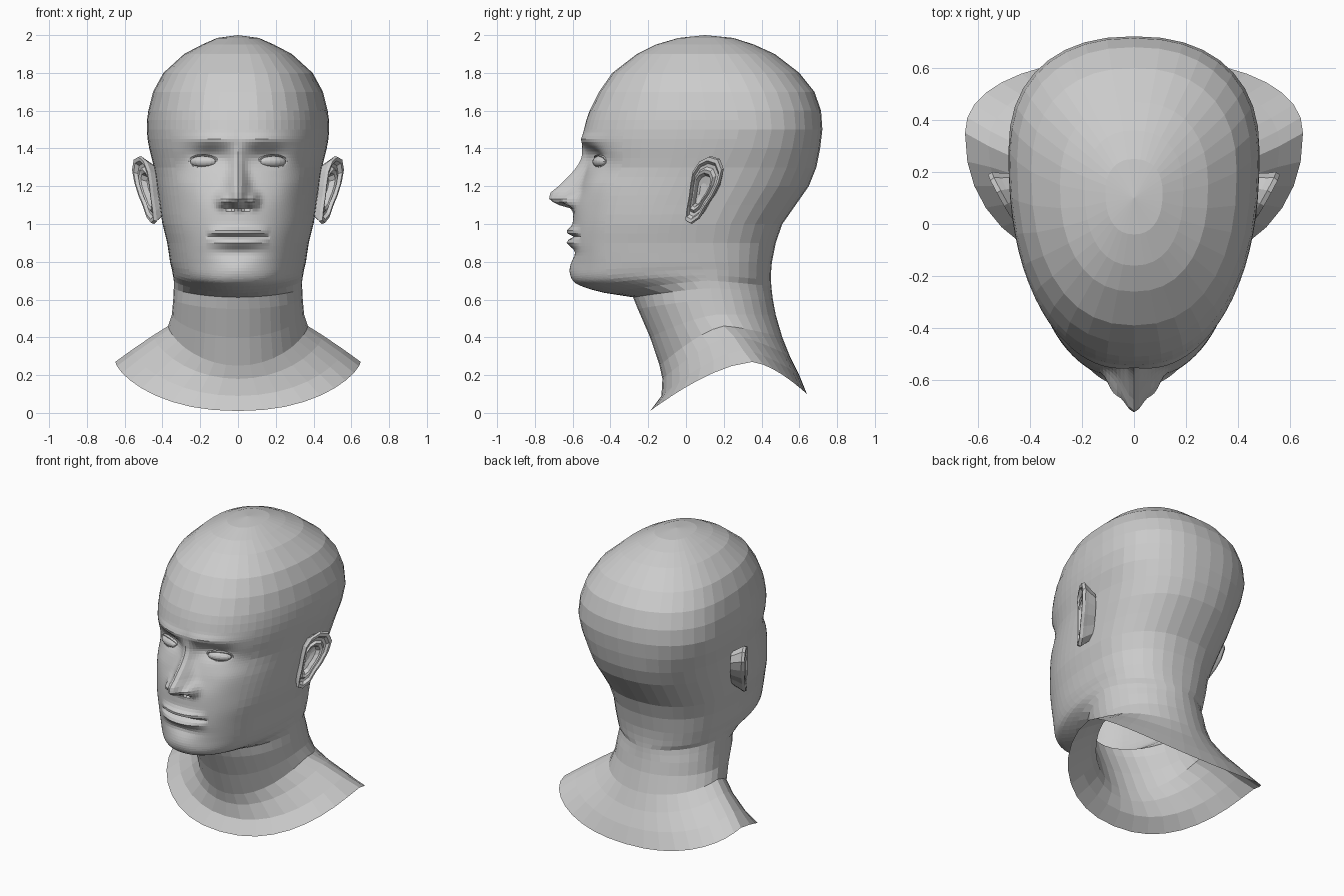
import bpy, bmesh, math
from math import sin, cos, exp, radians
from mathutils import Vector, Matrix

if "Cube" in bpy.data.objects:
    bpy.data.objects.remove(bpy.data.objects["Cube"])

clay = bpy.data.materials.new("clay_grey")
clay.use_nodes = True
tone = (.6, .6, .6, 1)
clay.diffuse_color = tone
clay.node_tree.nodes["Principled BSDF"].inputs["Base Color"].default_value = tone

# Level slices of the skull and face: height, front, half width, widest y, back
skull = [
    (2, .1, 0, .1, .1), (1.985, -.04, .11, .12, .25), (1.95, -.16, .19, .13, .36),
    (1.9, -.26, .285, .15, .47), (1.8, -.39, .395, .2, .6), (1.7, -.46, .45, .24, .68),
    (1.6, -.51, .475, .27, .715), (1.5, -.54, .483, .28, .722), (1.4, -.545, .47, .25, .71),
    (1.3, -.53, .445, .2, .69), (1.2, -.56, .43, .15, .65), (1.1, -.59, .415, .1, .58),
    (1, -.6, .4, .06, .51), (.9, -.605, .375, .05, .475), (.8, -.6, .36, .07, .455)]

# Tilted slices of jaw, neck and collar:
# front z, front y, side z, half width, widest y, back z, back y, roundness
neck = [
    (.71, -.6, .76, .35, .09, .74, .45, 2.2), (.67, -.55, .73, .345, .1, .7, .45, 2.1),
    (.635, -.43, .7, .34, .12, .67, .452, 1.85), (.612, -.28, .66, .34, .13, .64, .455, 1.9),
    (.55, -.255, .6, .343, .14, .6, .46, 2), (.4, -.19, .52, .35, .16, .52, .475, 2),
    (.25, -.14, .46, .37, .2, .4, .51, 2), (.18, -.125, .41, .45, .25, .3, .55, 2),
    (.09, -.13, .335, .56, .3, .2, .6, 2.1), (.01, -.19, .27, .65, .35, .1, .64, 2.2)]
slices = [(z, f, z, w, m, z, b, 2.3) for z, f, w, m, b in skull] + neck


def blend(s):
    """Smooth slice values at a fractional slice number."""
    last = len(slices) - 1
    i = min(int(s), last - 1)
    k = s - i
    a, b, c, d = (slices[max(0, min(last, i + j))] for j in (-1, 0, 1, 2))
    return [q + k * (r - p + k * (2 * p - 5 * q + 4 * r - t + k * (3 * (q - r) + t - p))) / 2
            for p, q, r, t in zip(a, b, c, d)]


def bump(x, z, cx, cz, sx, sz):
    return exp(-((x - cx) / sx) ** 2 - ((z - cz) / sz) ** 2)


def along(table, z):
    """Straight line lookup in (height, value) pairs, highest first."""
    for (za, a), (zb, b) in zip(table, table[1:]):
        if zb <= z <= za:
            return b + (a - b) * (z - zb) / (za - zb)
    return 0


bridge = [(1.43, 0), (1.36, .018), (1.32, .04), (1.27, .07), (1.2, .115), (1.165, .148),
          (1.13, .142), (1.105, .1), (1.083, .02), (1.06, 0)]
bridge_width = [(1.43, .035), (1.3, .035), (1.2, .05), (1.14, .062), (1.06, .06)]


def face_relief(x, z):
    """How far the features push the face back (positive) or forward."""
    y = 0
    width = along(bridge_width, z)
    if width:
        y -= along(bridge, z) * exp(-(x / width) ** 2)
    y -= .05 * bump(x, z, .08, 1.125, .03, .035)         # nostril wing
    y += .04 * bump(x, z, .042, 1.09, .022, .014)        # nostril
    y += .055 * bump(x, z, .15, 1.36, .1, .05)           # eye socket
    y -= .018 * bump(x, z, .13, 1.445, .15, .03)         # brow
    y -= .015 * bump(x, z, .27, 1.2, .09, .08)           # cheekbone
    lip = max(0, 1 - (x / .17) ** 2)
    y -= .032 * lip * bump(0, z, 0, .96, 1, .022)        # upper lip
    y -= .028 * lip * bump(0, z, 0, .902, 1, .022)       # lower lip
    y += .022 * lip ** .5 * bump(0, z, 0, .933, 1, .01)  # mouth line
    y += .016 * bump(x, z, 0, .845, .12, .03)            # hollow above chin
    y -= .014 * bump(x, z, 0, .76, .1, .05)              # chin
    return y


def place(deg, s):
    zf, yf, zs, w, ym, zb, yb, p = blend(s)
    t = radians(deg)
    x = w * max(0, sin(t)) ** (2 / p)
    c = abs(cos(t))
    ye, ze = (yf, zf) if deg < 90 else (yb, zb)
    y = ym + (ye - ym) * c ** (2 / p)
    z = zs + (ze - zs) * c ** 1.4
    if deg < 80:
        y += face_relief(x, z)
    return Vector((x, y, z))


def finish(name, bm):
    """Turn a half into a mirrored, flat shaded object."""
    bmesh.ops.recalc_face_normals(bm, faces=bm.faces)
    mesh = bpy.data.meshes.new(name)
    bm.to_mesh(mesh)
    bm.free()
    ob = bpy.data.objects.new(name, mesh)
    bpy.context.collection.objects.link(ob)
    mesh.materials.append(clay)
    mirror = ob.modifiers.new("mirror", "MIRROR")
    mirror.merge_threshold = .0005
    return ob


def bridge_loops(bm, loops):
    for a, b in zip(loops, loops[1:]):
        for i in range(len(a)):
            j = (i + 1) % len(a)
            bm.faces.new((a[i], a[j], b[j], b[i]))


# Head and neck: a flat grid of angle and slice, finer at the face, then wrapped
bm = bmesh.new()
step = 10
grid = [[bm.verts.new((deg, 0, s)) for deg in range(0, 181, step)] for s in range(len(slices))]
for low, high in zip(grid, grid[1:]):
    for i in range(len(low) - 1):
        bm.faces.new((low[i], low[i + 1], high[i + 1], high[i]))
for cuts, reach, top, bottom in ((1, 90, 6, 17), (2, 45, 7, 16)):
    edges = set()
    for f in bm.faces:
        c = f.calc_center_median()
        if c.x < reach and top < c.z < bottom:
            edges.update(f.edges)
    bmesh.ops.subdivide_edges(bm, edges=list(edges), cuts=cuts, use_grid_fill=True)
for v in bm.verts:
    v.co = place(v.co.x, v.co.z)
bmesh.ops.remove_doubles(bm, verts=bm.verts, dist=.0005)
finish("head_and_neck", bm)

# Ears: nested outlines raised and sunk into rim, fold and bowl
outline = [(0, .18), (.06, .165), (.1, .11), (.1, .04), (.08, -.03), (.05, -.09), (.03, -.15),
           (-.01, -.18), (-.045, -.165), (-.055, -.11), (-.06, -.04), (-.07, .03),
           (-.075, .1), (-.05, .155)]
tilt = radians(28)
back = Vector((sin(tilt), cos(tilt), 0))
up = Vector((.18, .25, 1))
out = Vector((cos(tilt), -sin(tilt), 0))
middle = Vector((.47, .09, 1.18))
bm = bmesh.new()
loops = []
for size, lift in ((.7, -.06), (.9, -.01), (1, .012), (.97, .03), (.86, .03), (.78, .012),
                   (.68, .01), (.6, .024), (.5, .018), (.42, -.012), (.2, -.02)):
    shift = (1 - size) * -.02
    loops.append([bm.verts.new(middle + back * (u * size + shift) + up * v * size + out * lift)
                  for u, v in outline])
bridge_loops(bm, loops)
bm.faces.new(loops[-1])
finish("ears", bm)

# Eyes: flattened balls with a rolled lid around each
facing = Matrix.Translation((.183, -.452, 1.33)) @ Matrix.Rotation(radians(22), 4, "Z")
bm = bmesh.new()
bmesh.ops.create_uvsphere(bm, u_segments=16, v_segments=10, radius=1,
                          matrix=facing @ Matrix.Diagonal((.076, .036, .031, 1)))
finish("eyeballs", bm)

bm = bmesh.new()
loops = []
for k in range(20):
    a = math.tau * k / 20
    ring = []
    for j in range(6):
        b = math.tau * j / 6
        r = 1 + .14 * cos(b)
        height = .034 if sin(a) > 0 else .029
        spot = Vector((.078 * r * cos(a), .022 * cos(a) ** 2 - .014 - .012 * sin(b),
                       height * r * sin(a)))
        ring.append(bm.verts.new(facing @ spot))
    loops.append(ring)
bridge_loops(bm, loops + loops[:1])
finish("eyelids", bm)
